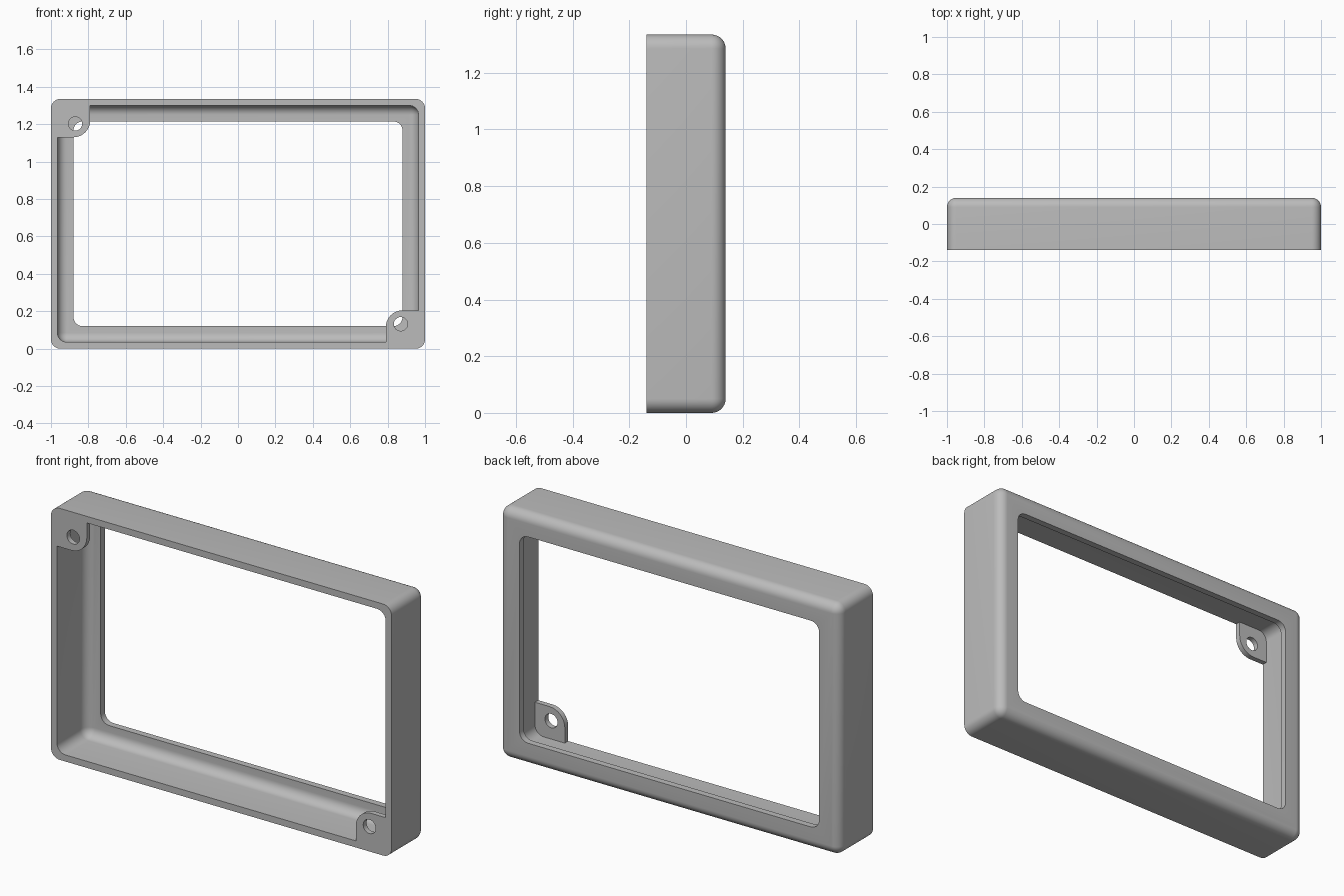
import bpy, bmesh, math
from mathutils import Vector

cube = bpy.data.objects.get("Cube")
if cube:
    bpy.data.objects.remove(cube, do_unlink=True)

W, H, D = 1.0, 0.6675, 0.14        # half width, half height, half depth
WALL, FILLET = 0.035, 0.05
LIP = 0.12                         # inset of the window from the outside

grey = bpy.data.materials.new("light_grey")
grey.use_nodes = True
grey.diffuse_color = (0.5, 0.5, 0.5, 1)
grey.node_tree.nodes["Principled BSDF"].inputs["Base Color"].default_value = (0.5, 0.5, 0.5, 1)


def rounded_rect(x0, x1, z0, z1, radii, steps=8):
    """Outline points; radii run top right, top left, bottom left, bottom right."""
    points = []
    corners = [(x1, z1, -1, -1), (x0, z1, 1, -1), (x0, z0, 1, 1), (x1, z0, -1, 1)]
    for k, ((x, z, sx, sz), r) in enumerate(zip(corners, radii)):
        for i in range(steps + 1):
            a = math.pi / 2 * (k + i / steps)
            points.append((x + sx * r + r * math.cos(a), z + sz * r + r * math.sin(a)))
    return points


def finish(name, bm):
    bmesh.ops.remove_doubles(bm, verts=bm.verts, dist=1e-4)
    bmesh.ops.recalc_face_normals(bm, faces=bm.faces)
    mesh = bpy.data.meshes.new(name)
    bm.to_mesh(mesh)
    bm.free()
    mesh.materials.append(grey)
    obj = bpy.data.objects.new(name, mesh)
    bpy.context.collection.objects.link(obj)
    bpy.ops.object.select_all(action="DESELECT")
    obj.select_set(True)
    bpy.context.view_layer.objects.active = obj
    bpy.ops.object.shade_smooth_by_angle(angle=math.radians(35))
    return obj


def fillet(inset, steps=8):
    """Rounded back edge as (inset, depth, corner radius) sections."""
    for i in range(steps + 1):
        a = math.pi / 2 * i / steps
        d = FILLET * (1 - math.cos(a))
        yield inset + d, D - inset - FILLET + FILLET * math.sin(a), FILLET - d


# Frame: hollow shell section carried round the rounded rectangle
sections = [(0, -D, FILLET), *fillet(0),
            (LIP, D, FILLET), (LIP, D - WALL, FILLET),
            *reversed(list(fillet(WALL))), (WALL, -D, FILLET)]
bm = bmesh.new()
rings = []
for inset, y, r in sections:
    outline = rounded_rect(inset - W, W - inset, inset, 2 * H - inset, [r] * 4)
    rings.append([bm.verts.new((x, y, z)) for x, z in outline])
for k, ring in enumerate(rings):
    after = rings[(k + 1) % len(rings)]
    for i in range(len(ring)):
        j = (i + 1) % len(ring)
        bm.faces.new((ring[i], ring[j], after[j], after[i]))
finish("frame", bm)


# Screw tabs: thin plates with a hole, in two opposite front corners
def screw_tab(name, turn):
    bm = bmesh.new()
    top = 2 * H - WALL
    outline = rounded_rect(WALL - W, -0.79, 1.13, top, [0, FILLET, 0, 0.09])
    outline = [p for i, p in enumerate(outline)
               if (Vector(p) - Vector(outline[i - 1])).length > 1e-4]
    hole = [(-0.87 + 0.037 * math.cos(a), 1.203 + 0.037 * math.sin(a))
            for a in (math.tau * i / 24 for i in range(24))]
    for loop in (outline, hole):
        verts = [bm.verts.new((x, -D, z)) for x, z in loop]
        for i, v in enumerate(verts):
            bm.edges.new((verts[i - 1], v))
    bmesh.ops.triangle_fill(bm, use_beauty=True, edges=bm.edges[:], normal=(0, -1, 0))
    back = bmesh.ops.extrude_face_region(bm, geom=bm.faces[:], use_keep_orig=True)
    moved = [g for g in back["geom"] if isinstance(g, bmesh.types.BMVert)]
    bmesh.ops.translate(bm, verts=moved, vec=(0, 0.028, 0))
    if turn:                       # half turn about the middle of the frame
        for v in bm.verts:
            v.co.x, v.co.z = -v.co.x, 2 * H - v.co.z
    finish(name, bm)


screw_tab("upper_right_screw_tab", False)
screw_tab("lower_left_screw_tab", True)
